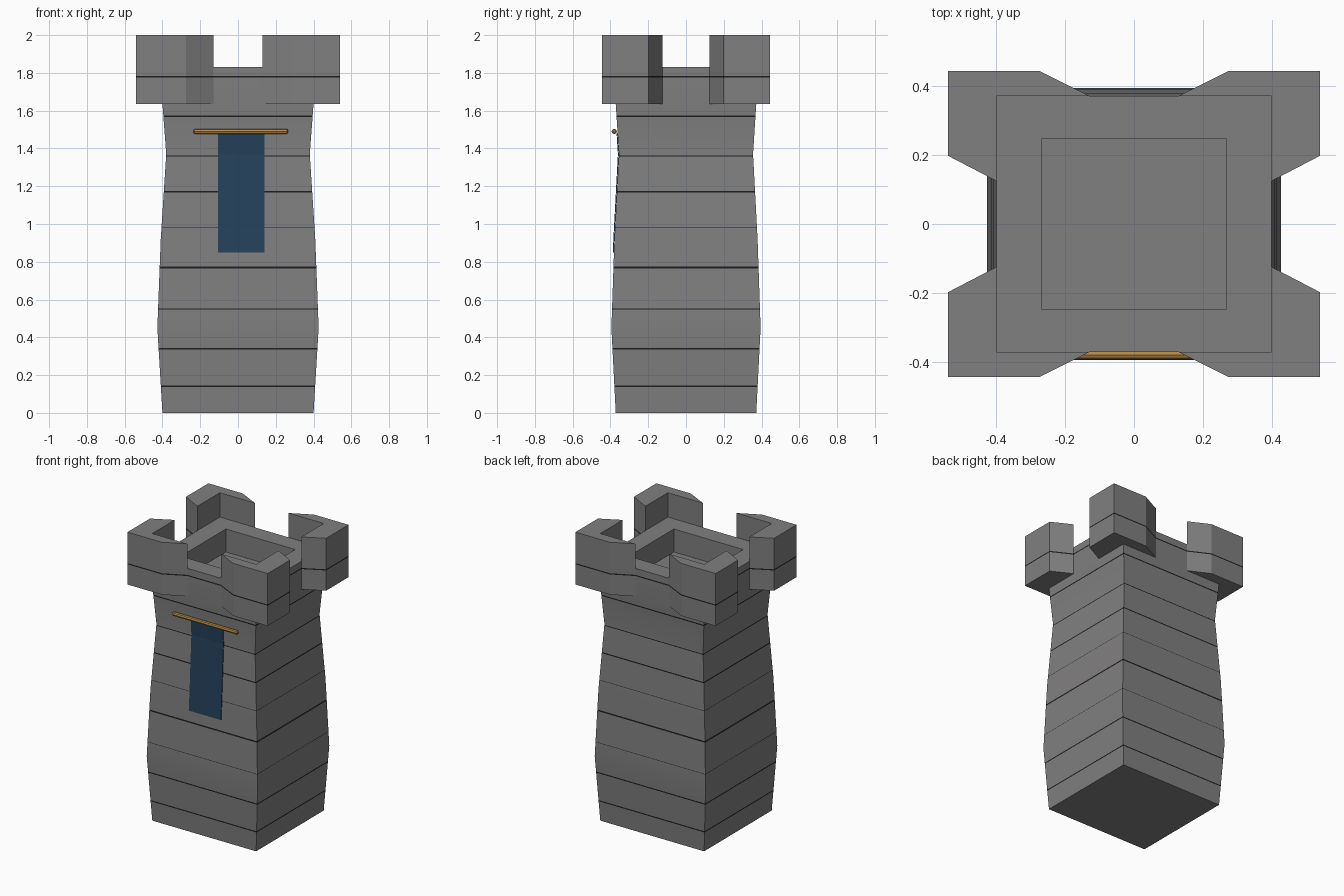
import bpy, bmesh, math
from mathutils import Vector

cube = bpy.data.objects.get("Cube")
if cube:
    bpy.data.objects.remove(cube, do_unlink=True)


def material(name, rgb):
    mat = bpy.data.materials.new(name)
    mat.use_nodes = True
    mat.diffuse_color = (*rgb, 1)
    mat.node_tree.nodes["Principled BSDF"].inputs["Base Color"].default_value = (*rgb, 1)
    return mat


STONE = material("grey_stone", (0.22, 0.215, 0.217))
MORTAR = material("dark_mortar", (0.012, 0.012, 0.012))
CLOTH = material("blue_cloth", (0.018, 0.055, 0.105))
GOLD = material("gold", (0.46, 0.25, 0.06))

# Mortar courses: height and half thickness
COURSES = [(0.14, 0.004), (0.34, 0.004), (0.55, 0.0015), (0.77, 0.005), (0.98, 0.0015),
           (1.17, 0.004), (1.36, 0.003), (1.57, 0.004), (1.78, 0.004)]

# Tower outline: height, half width, half depth
WALL = [(0, 0.40, 0.372), (0.45, 0.427, 0.395), (0.92, 0.409, 0.379),
        (1.37, 0.38, 0.355), (1.635, 0.40, 0.372), (1.83, 0.40, 0.372)]


def finish(name, bm, mats):
    bmesh.ops.recalc_face_normals(bm, faces=bm.faces)
    mesh = bpy.data.meshes.new(name)
    bm.to_mesh(mesh)
    bm.free()
    for mat in mats:
        mesh.materials.append(mat)
    obj = bpy.data.objects.new(name, mesh)
    bpy.context.collection.objects.link(obj)
    return obj


def paint_courses(bm):
    """Cut thin level strips into the outer walls and mark them as mortar."""
    for z, half in COURSES:
        for cut in (z - half, z + half):
            geom = bm.verts[:] + bm.edges[:] + bm.faces[:]
            bmesh.ops.bisect_plane(bm, geom=geom, plane_co=(0, 0, cut), plane_no=(0, 0, 1))
        for face in bm.faces:
            c = face.calc_center_median()
            outside = abs(c.x) > 0.3 or abs(c.y) > 0.3
            if abs(c.z - z) < half and outside:
                face.material_index = 1


def wall_depth(z):
    for (z0, _, d0), (z1, _, d1) in zip(WALL, WALL[1:]):
        if z0 <= z <= z1:
            return d0 + (d1 - d0) * (z - z0) / (z1 - z0)


# Tower body, lofted up the walls and then down into the roof recess
bm = bmesh.new()
rings = []
for z, w, d in WALL + [(1.83, 0.267, 0.248), (1.67, 0.267, 0.248)]:
    rings.append([bm.verts.new((sx * w, sy * d, z))
                  for sx, sy in ((-1, -1), (1, -1), (1, 1), (-1, 1))])
for low, high in zip(rings, rings[1:]):
    for i in range(4):
        j = (i + 1) % 4
        bm.faces.new((low[i], low[j], high[j], high[i]))
bm.faces.new(rings[0][::-1])
bm.faces.new(rings[-1])
paint_courses(bm)
tower = finish("tower_body", bm, [STONE, MORTAR])

# Four L-shaped corner battlements with splayed ends
CORNER = [(0.40, 0.125), (0.54, 0.198), (0.54, 0.445), (0.275, 0.445), (0.13, 0.372), (0.40, 0.372)]
for side, sx in (("left", 1), ("right", -1)):
    for end, sy in (("front", -1), ("back", 1)):
        bm = bmesh.new()
        base = bm.faces.new([bm.verts.new((sx * x, sy * y, 1.635)) for x, y in CORNER])
        top = bmesh.ops.extrude_face_region(bm, geom=[base], use_keep_orig=True)["geom"]
        bmesh.ops.translate(bm, vec=(0, 0, 0.365),
                            verts=[v for v in top if isinstance(v, bmesh.types.BMVert)])
        paint_courses(bm)
        finish(f"battlement_{end}_{side}", bm, [STONE, MORTAR])

# Hanging banner that follows the front wall
bm = bmesh.new()
rows = [[bm.verts.new((x, -wall_depth(z) - 0.003, z)) for x in (-0.107, 0.14)]
        for z in (0.85, 0.92, 1.37, 1.48)]
for low, high in zip(rows, rows[1:]):
    bm.faces.new((low[0], low[1], high[1], high[0]))
banner = finish("banner", bm, [CLOTH])
thick = banner.modifiers.new("thickness", "SOLIDIFY")
thick.thickness = 0.005
thick.offset = 0

# Banner rod with chamfered ends
bpy.ops.mesh.primitive_cylinder_add(vertices=8, radius=0.014, depth=0.5,
                                    location=(0.015, -0.38, 1.49), rotation=(0, math.pi / 2, 0))
rod = bpy.context.object
rod.name = "banner_rod"
rod.data.materials.append(GOLD)
bevel = rod.modifiers.new("chamfer", "BEVEL")
bevel.width = 0.006
bevel.segments = 1
bevel.limit_method = "ANGLE"
bevel.angle_limit = math.radians(60)

# Smooth the gently curved walls while keeping corners sharp
bpy.ops.object.select_all(action="DESELECT")
tower.select_set(True)
bpy.context.view_layer.objects.active = tower
bpy.ops.object.shade_smooth_by_angle(angle=math.radians(30))
